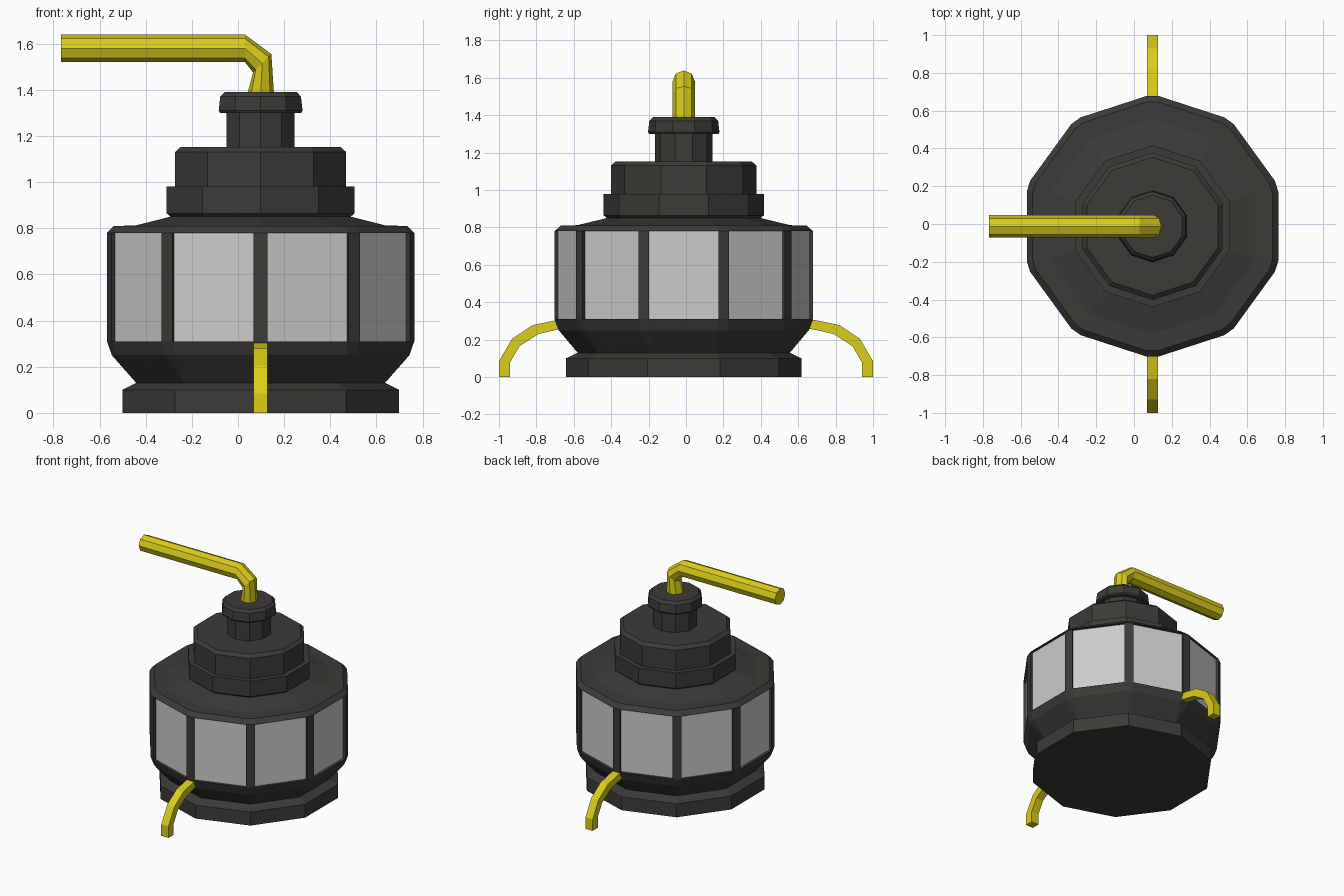
import bpy, bmesh, math
from mathutils import Vector

if "Cube" in bpy.data.objects:
    bpy.data.objects.remove(bpy.data.objects["Cube"])

CX, CY = 0.098, -0.012


def mat(name, col):
    m = bpy.data.materials.new(name)
    m.diffuse_color = (*col, 1)
    m.use_nodes = True
    m.node_tree.nodes["Principled BSDF"].inputs["Base Color"].default_value = m.diffuse_color
    return m


DARK = mat("dark_metal", (0.045, 0.043, 0.039))
PANEL = mat("light_panel", (0.6, 0.6, 0.6))
YELLOW = mat("yellow_paint", (0.71, 0.61, 0.01))


def finish(bm, name, *mats):
    bmesh.ops.remove_doubles(bm, verts=bm.verts, dist=1e-5)
    bmesh.ops.recalc_face_normals(bm, faces=bm.faces)
    me = bpy.data.meshes.new(name)
    bm.to_mesh(me)
    bm.free()
    for m in mats:
        me.materials.append(m)
    ob = bpy.data.objects.new(name, me)
    bpy.context.collection.objects.link(ob)
    return ob


def loft(rings):
    """Skin a list of point rings into a closed solid."""
    bm = bmesh.new()
    rows = [[bm.verts.new(p) for p in r] for r in rings]
    n = len(rows[0])
    for a, b in zip(rows, rows[1:]):
        for i in range(n):
            j = (i + 1) % n
            bm.faces.new((a[i], a[j], b[j], b[i]))
    bm.faces.new(rows[0][::-1])
    bm.faces.new(rows[-1])
    return bm


def decagon(r, z, c=0.0):
    """Ten-sided ring, each corner cut by a flat of half-width c."""
    pts = []
    for k in range(10):
        a = math.radians(18 + 36 * k)
        out = Vector((math.cos(a), math.sin(a), 0))
        tan = Vector((-out.y, out.x, 0))
        for s in (-1, 1):
            pts.append(Vector((CX, CY, z)) + out * (r - c * math.tan(math.radians(18))) + tan * c * s)
    return pts


def turned(name, profile):
    return finish(loft([decagon(*p) for p in profile]), name, DARK)


# Main drum with ten recessed panels between corner posts
bm = loft([decagon(*p) for p in [
    (0.567, 0.12), (0.567, 0.13), (0.678, 0.25, 0.03), (0.70, 0.31, 0.03),
    (0.70, 0.78, 0.03), (0.668, 0.81, 0.03), (0.57, 0.812), (0.37, 0.86)]])
bmesh.ops.remove_doubles(bm, verts=bm.verts, dist=1e-5)
bmesh.ops.recalc_face_normals(bm, faces=bm.faces)
panels = [f for f in bm.faces
          if abs(f.normal.z) < 0.01 and f.calc_area() > 0.1]
bmesh.ops.inset_individual(bm, faces=panels, thickness=0.0, depth=-0.02)
for f in panels:
    f.material_index = 1
finish(bm, "drum", DARK, PANEL)

# Stacked dark tiers below and above the drum
turned("base", [(0.63, 0), (0.63, 0.10), (0.567, 0.13)])
turned("collar", [(0.41, 0.85), (0.428, 0.865), (0.428, 0.98)])
turned("upper_tier", [(0.39, 0.97), (0.39, 1.13), (0.365, 1.152)])
turned("neck", [(0.155, 1.14), (0.155, 1.31)])
turned("neck_cap", [(0.185, 1.30), (0.191, 1.31), (0.184, 1.37), (0.165, 1.39)])

# Bent eight-sided outlet pipe: centre x, centre z, radius, tilt of the ring
pipe = []
for x, z, r, tilt in [(-0.767, 1.58, 0.06, 90), (0.03, 1.58, 0.06, 90),
                      (0.105, 1.515, 0.056, 45), (0.098, 1.38, 0.058, 0)]:
    t = math.radians(tilt)
    ring = []
    for k in range(8):
        a = math.radians(45 * k)
        u = r * math.cos(a)
        ring.append((x + u * math.cos(t), CY + 0.06 * math.sin(a), z + u * math.sin(t)))
    pipe.append(ring)
finish(loft(pipe), "outlet_pipe", YELLOW)

# Curved side legs: outer (y, z) and inner (y, z) at each section
sections = [(0.64, 0.31, 0.64, 0.26), (0.69, 0.305, 0.68, 0.255),
            (0.82, 0.278, 0.79, 0.23), (0.93, 0.205, 0.89, 0.165),
            (1.0, 0.085, 0.94, 0.08), (1.0, 0, 0.94, 0)]
for side, name in ((-1, "front_leg"), (1, "back_leg")):
    rings = [[(CX - 0.03, side * yo, zo), (CX + 0.03, side * yo, zo),
              (CX + 0.03, side * yi, zi), (CX - 0.03, side * yi, zi)]
             for yo, zo, yi, zi in sections]
    finish(loft(rings), name, YELLOW)
